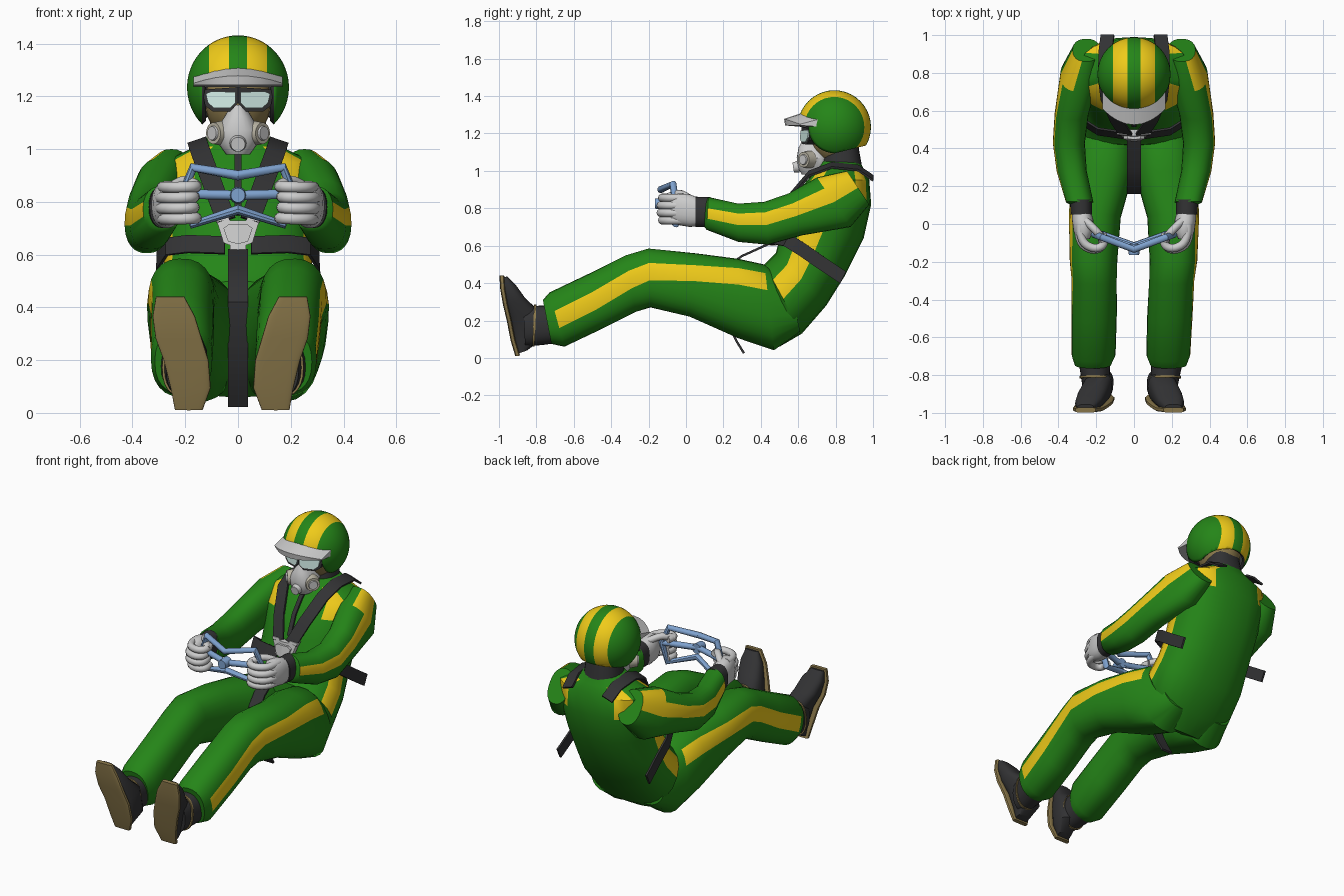
import bpy, bmesh
from math import pi, sin, cos, radians, copysign
from mathutils import Vector

if "Cube" in bpy.data.objects:
    bpy.data.objects.remove(bpy.data.objects["Cube"])


def material(name, *rgb):
    m = bpy.data.materials.new(name)
    m.diffuse_color = (*rgb, 1)
    m.use_nodes = True
    m.node_tree.nodes["Principled BSDF"].inputs["Base Color"].default_value = m.diffuse_color
    return m


GREEN = material("suit_green", 0.018, 0.235, 0.009)
YELLOW = material("stripe_yellow", 0.87, 0.6, 0.01)
DARK = material("dark_fabric", 0.032, 0.032, 0.034)
TAN = material("tan_rubber", 0.26, 0.19, 0.07)
BLUE = material("wheel_blue", 0.21, 0.36, 0.62)
LENS = material("lens_mint", 0.62, 0.82, 0.77)
BEIGE = material("filter_beige", 0.5, 0.47, 0.38)


def finish(ob, angle=40):
    bpy.ops.object.select_all(action='DESELECT')
    ob.select_set(True)
    bpy.context.view_layer.objects.active = ob
    bpy.ops.object.shade_smooth_by_angle(angle=radians(angle))
    return ob


def from_bm(name, bm, mats, angle=40):
    bmesh.ops.recalc_face_normals(bm, faces=bm.faces[:])
    me = bpy.data.meshes.new(name)
    bm.to_mesh(me)
    bm.free()
    for m in mats:
        if m:
            me.materials.append(m)
    ob = bpy.data.objects.new(name, me)
    bpy.context.collection.objects.link(ob)
    return finish(ob, angle)


def skin(name, rings, mats, stripe=None, angle=40):
    """Join rings of points into a capped solid; stripe(r, i) picks yellow faces."""
    bm = bmesh.new()
    vs = [[bm.verts.new(p) for p in ring] for ring in rings]
    n = len(rings[0])
    for r in range(len(vs) - 1):
        for i in range(n):
            j = (i + 1) % n
            f = bm.faces.new((vs[r][i], vs[r][j], vs[r + 1][j], vs[r + 1][i]))
            f.material_index = int(bool(stripe and stripe(r, i)))
    bm.faces.new(vs[0])
    bm.faces.new(vs[-1])
    return from_bm(name, bm, mats, angle)


def ring(x0, x1, ya, za, yb, zb, phase=0, s=1, p=0.85, n=24, splay=0):
    """Rounded section from x0 to x1 between side-view points a and b."""
    pts = []
    for i in range(n):
        t = 2 * pi * i / n + radians(phase)
        c, d = (copysign(abs(v) ** p, v) for v in (cos(t), sin(t)))
        y = (ya + yb) / 2 + d * (ya - yb) / 2
        x = (x0 + x1) / 2 + c * (x1 - x0) / 2 + splay * max(0, -y - 0.1)
        pts.append((s * x, y, (za + zb) / 2 + d * (za - zb) / 2))
    return pts


def loft(name, specs, mats, stripe=None, angle=40, **kw):
    return skin(name, [ring(*q, **kw) for q in specs], mats, stripe, angle)


def tube(name, pts, r, mat, closed=False, smooth=False):
    cu = bpy.data.curves.new(name, 'CURVE')
    cu.dimensions = '3D'
    cu.bevel_depth, cu.bevel_resolution, cu.use_fill_caps = r, 3, True
    sp = cu.splines.new('NURBS' if smooth else 'POLY')
    sp.points.add(len(pts) - 1)
    for q, p in zip(sp.points, pts):
        q.co = (*p, 1)
    sp.use_cyclic_u = closed
    if smooth:
        sp.order_u, sp.use_endpoint_u, sp.resolution_u = 3, True, 4
    if mat:
        cu.materials.append(mat)
    ob = bpy.data.objects.new(name, cu)
    bpy.context.collection.objects.link(ob)
    bpy.ops.object.select_all(action='DESELECT')
    ob.select_set(True)
    bpy.context.view_layer.objects.active = ob
    bpy.ops.object.convert(target='MESH')
    return finish(bpy.context.object)


def ribbon(name, pts, w, s=1, thick=0.006):
    """Flat strap along a path; w is the half-width vector."""
    w = Vector(w)
    rings = []
    for k, p in enumerate(pts):
        d = Vector(pts[min(k + 1, len(pts) - 1)]) - Vector(pts[max(k - 1, 0)])
        h = d.cross(w).normalized() * thick
        rings.append([(s * q.x, q.y, q.z) for q in
                      (Vector(p) + a * w + b * h for a, b in ((1, 1), (1, -1), (-1, -1), (-1, 1)))])
    return skin(name, rings, [DARK], angle=30)


def plate(name, outline, y0, k, m, thick, mat, s):
    """Half plate in x,z, sloped by k across x and m up z."""
    z0 = outline[0][1]
    return skin(name, [[(s * x, y0 + k * x + m * (z - z0) + dy, z) for x, z in outline]
                       for dy in (0, thick)], [mat], angle=30)


def disc(name, loc, axis, r, depth, mat):
    bm = bmesh.new()
    bmesh.ops.create_cone(bm, cap_ends=True, segments=24, radius1=r, radius2=r * 0.85, depth=depth)
    bm.transform(Vector(axis).to_track_quat('Z', 'Y').to_matrix().to_4x4())
    bmesh.ops.translate(bm, verts=bm.verts[:], vec=loc)
    return from_bm(name, bm, [mat])


# torso with side and shoulder stripes
loft("torso", [(-.14, .14, .40, .12, .50, .06), (-.30, .30, .42, .50, .62, .13),
               (-.295, .295, .48, .56, .75, .28), (-.28, .28, .50, .64, .85, .44),
               (-.28, .28, .53, .75, .95, .64), (-.30, .30, .58, .87, .99, .82),
               (-.29, .29, .65, .95, .98, .95), (-.17, .17, .70, 1.01, .955, 1.0),
               (-.11, .11, .72, 1.05, .93, 1.05)], [GREEN, YELLOW],
     lambda r, i: (r in (1, 2, 3) and i in (0, 1, 10, 11)) or
                  (r in (5, 6) and i in (2, 3, 8, 9, 14, 15, 20, 21)))
loft("neck", [(-.115, .115, .72, 1.03, .94, 1.03), (-.10, .10, .74, 1.13, .92, 1.14)], [DARK])

for s, side in ((1, "right"), (-1, "left")):
    sp = 0.0 if s > 0 else 0.055
    # leg
    loft(side + "_leg", [(.02, .26, .56, .38, .61, .14, 35), (.0, .315, .42, .50, .47, .04, 35),
                         (.0, .335, .28, .53, .28, .105, 32), (.07, .345, .05, .56, .02, .22, 20),
                         (.083, .335, -.2, .585, -.19, .27, 12), (.08, .32, -.32, .55, -.27, .245, 8),
                         (.07, .31, -.52, .45, -.45, .155, 2), (.065, .298, -.73, .35, -.65, .06, 0),
                         (.085, .28, -.765, .31, -.72, .075, 0)], [GREEN, YELLOW],
         lambda r, i: 0 < r < 7 and i in (0, 23), s=s, splay=sp)
    # boot: ankle, foot, strap and sole
    loft(side + "_boot_ankle", [(.09, .265, -.70, .28, -.69, .08), (.09, .25, -.78, .28, -.76, .07),
                                (.085, .23, -.87, .27, -.86, .06)], [DARK], s=s, splay=sp)
    loft(side + "_boot_strap", [(.083, .25, -.80, .285, -.81, .06), (.082, .248, -.812, .285, -.822, .06)],
         [TAN], s=s, splay=sp)
    foot = [(.10, .185, -.905, .02, -.85, .04), (.068, .20, -.93, .10, -.77, .10),
            (.075, .225, -.95, .20, -.79, .255), (.10, .255, -.97, .28, -.86, .32),
            (.125, .265, -.985, .36, -.91, .39), (.165, .252, -.99, .43, -.955, .435)]
    loft(side + "_boot_foot", foot, [DARK], s=s, splay=sp, p=.75)
    loft(side + "_boot_sole", [(a - .01, b + .01, y - .008, z - .01 + i * .004, y + .018, z - .008 + i * .004)
                               for i, (a, b, y, z, *_) in enumerate(foot)],
         [TAN], s=s, splay=sp, p=.4, angle=35)
    # arm
    loft(side + "_arm", [(.18, .325, .86, 1.0, .98, .82, 15), (.19, .39, .70, .965, .88, .70, 15),
                         (.24, .42, .55, .88, .62, .655, 12), (.26, .43, .42, .835, .44, .605, 12),
                         (.25, .41, .28, .825, .28, .62, 10), (.215, .36, .12, .86, .11, .685, 0),
                         (.24, .33, .10, .84, .095, .705, 0)], [GREEN, YELLOW],
         lambda r, i: i in (23, 0, 1, 2, 3) if r == 0 else (r < 5 and i in (0, 23)), s=s)
    loft(side + "_cuff", [(.222, .34, .13, .86, .125, .70), (.222, .335, .05, .862, .05, .70)], [DARK], s=s)
    # glove with curled fingers and thumb
    loft(side + "_glove_palm", [(.228, .328, .07, .855, .07, .705), (.215, .328, .02, .875, .02, .70),
                                (.215, .32, -.04, .88, -.04, .71), (.235, .30, -.08, .86, -.08, .73)],
         [None], s=s)
    for k in range(4):
        z, e = .735 + .04 * k, .008 * (k in (0, 3))
        tube(f"{side}_finger_{k + 1}", [(s * (x - e), y + e, z + dz) for x, y, dz in
             ((.295, -.01, 0), (.295, -.10, 0), (.215, -.145, 0), (.155, -.115, .004), (.175, -.06, .004))],
             .022, None, smooth=True)
    tube(side + "_thumb", [(s * .26, .02, .85), (s * .215, -.02, .88), (s * .18, -.06, .875), (s * .155, -.095, .86)],
         .021, None, smooth=True)
    # harness straps
    ribbon(side + "_shoulder_strap", [(.045, .475, .73), (.09, .545, .85), (.14, .66, .985), (.155, .78, 1.03),
                                      (.15, .92, 1.015), (.14, 1.0, .96)], (.035, 0, -.012), s)
    ribbon(side + "_lap_belt", [(.05, .47, .635), (.19, .49, .64), (.27, .54, .63), (.302, .62, .58),
                                (.305, .72, .51), (.315, .84, .43)], (0, .016, .032), s)
    # harness buckle half
    plate(side + "_buckle", [(0, .60), (.03, .60), (.03, .635), (.055, .645), (.075, .71), (.09, .74), (.04, .745),
                             (.03, .73), (0, .73)], .445, .1, .15, .035, None, s)
    plate(side + "_buckle_face", [(0, .64), (.038, .65), (.055, .70), (.035, .715), (0, .715)],
          .436, .1, .15, .02, None, s)
    # goggles
    plate(side + "_goggle_frame", [(0, 1.175), (.028, 1.143), (.095, 1.142), (.125, 1.165), (.137, 1.225),
                                   (0, 1.235)], .612, .38, .1, .05, DARK, s)
    plate(side + "_goggle_lens", [(.01, 1.175), (.03, 1.156), (.09, 1.155), (.114, 1.175), (.122, 1.21),
                                  (.10, 1.219), (.01, 1.216)], .605, .38, .1, .02, LENS, s)
    # mask filters
    ax = Vector((s * .72, -.65, .0))
    c = Vector((s * .075, .645, 1.06))
    disc(side + "_filter", c, ax, .048, .05, BEIGE)
    disc(side + "_filter_cap", c + ax * .027, ax, .03, .014, None)

# crotch strap and front zip
ribbon("crotch_strap", [(0, .455, .615), (0, .30, .545), (0, .22, .49), (0, .165, .42), (0, .19, .25),
                        (0, .27, .09), (0, .31, .025)], (.038, 0, 0))
ribbon("front_zip", [(0, .715, 1.02), (0, .635, .95), (0, .57, .87), (0, .52, .75)], (.013, 0, 0))

# breathing mask
loft("mask", [(-.025, .025, .625, 1.168, .70, 1.168), (-.05, .05, .602, 1.125, .74, 1.125),
              (-.085, .085, .592, 1.07, .76, 1.07), (-.075, .075, .595, 1.02, .76, 1.02),
              (-.045, .045, .62, .98, .73, .98)], [None])
disc("mask_valve", (0, .588, 1.02), (0, -1, -.15), .032, .03, None)

# head under the helmet
bm = bmesh.new()
bmesh.ops.create_uvsphere(bm, u_segments=24, v_segments=16, radius=1)
bmesh.ops.scale(bm, verts=bm.verts[:], vec=(.125, .135, .15))
bmesh.ops.translate(bm, verts=bm.verts[:], vec=(0, .80, 1.18))
from_bm("head", bm, [TAN])

# open-face helmet: sphere with its pole along x, so stripes follow the rings
RX, RY, RZ = .193, .196, .197
rings, steps = 36, 40
bm = bmesh.new()
grid = [[bm.verts.new((RX * cos(pi * a / rings), .793 + RY * sin(pi * a / rings) * cos(2 * pi * b / steps),
                       1.234 + RZ * sin(pi * a / rings) * sin(2 * pi * b / steps)))
         for b in range(steps)] for a in range(rings + 1)]
for a in range(rings):
    for b in range(steps):
        mid = abs(RX * cos(pi * (a + .5) / rings))
        if mid < .133 and 19 <= b < 30:      # face opening
            continue
        c = (b + 1) % steps
        f = bm.faces.new((grid[a][b], grid[a][c], grid[a + 1][c], grid[a + 1][b]))
        f.material_index = int(.033 < mid < .11)
bmesh.ops.remove_doubles(bm, verts=bm.verts[:], dist=.0005)
bmesh.ops.bisect_plane(bm, geom=bm.verts[:] + bm.edges[:] + bm.faces[:], plane_co=(0, .7, 1.07),
                       plane_no=(0, .25, -1), clear_outer=True)
helmet = from_bm("helmet", bm, [GREEN, YELLOW, DARK])
sol = helmet.modifiers.new("shell", 'SOLIDIFY')
sol.thickness, sol.offset = .02, -1
sol.material_offset = sol.material_offset_rim = 2

# helmet peak
skin("helmet_peak", [[(x, .525 + 3 * x * x, 1.278 - x * x), (x, .53 + 3 * x * x, 1.243),
                      (x, .62 + 4 * x * x, 1.235), (x, .63 + 4 * x * x, 1.313 - 1.0 * x * x)]
                     for x in (-.168, -.13, -.09, -.045, 0, .045, .09, .13, .168)], [None], angle=30)

# steering yoke
tube("wheel_rim", [(-.17, -.07, .93), (0, -.135, .90), (.17, -.07, .93), (.21, -.055, .83), (.17, -.055, .715),
                   (0, -.115, .77), (-.17, -.055, .715), (-.21, -.055, .83)], .019, BLUE, closed=True)
tube("wheel_spoke", [(-.21, -.055, .83), (0, -.125, .825), (.21, -.055, .83)], .019, BLUE)
disc("wheel_hub", (0, -.135, .825), (0, -1, 0), .032, .06, BLUE)
